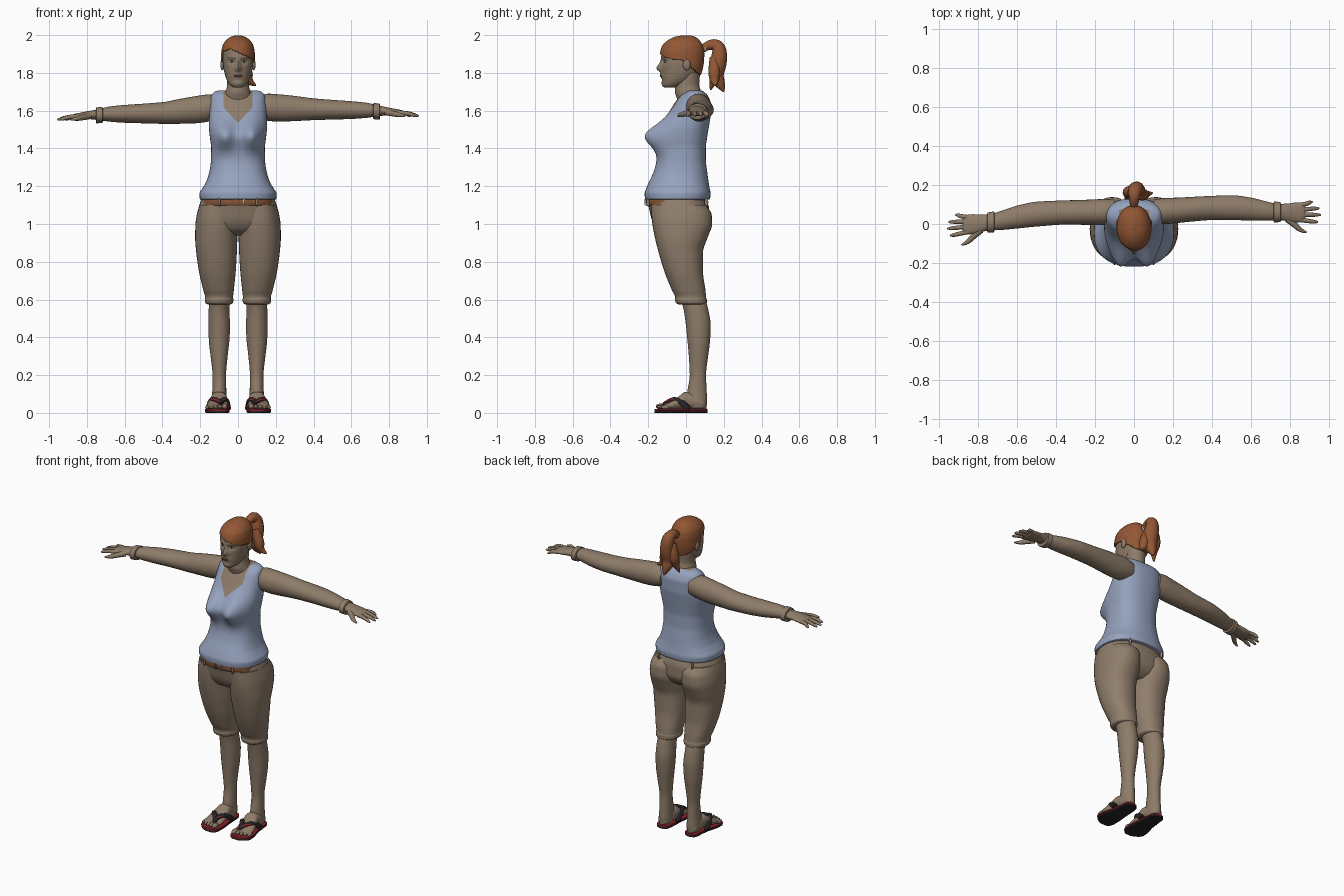
import bpy, bmesh, math
from mathutils import Vector, Matrix


def mat(name, r, g, b):
    m = bpy.data.materials.new(name)
    m.diffuse_color = (r, g, b, 1)
    return m


SKIN = mat("skin", .27, .20, .14)
TOP = mat("blue_cotton", .30, .36, .51)
PANTS = mat("khaki", .28, .21, .15)
HAIR = mat("auburn_hair", .29, .095, .035)
BELT = mat("brown_leather", .25, .10, .04)
DARK = mat("black_rubber", .02, .018, .02)
RED = mat("red_rubber", .28, .015, .025)
EYE = mat("eye_grey", .42, .42, .42)
LIP = mat("lips", .22, .09, .075)


def finish(name, bm, mats, mirror=False):
    bmesh.ops.recalc_face_normals(bm, faces=bm.faces)
    me = bpy.data.meshes.new(name)
    bm.to_mesh(me)
    bm.free()
    for m in mats:
        me.materials.append(m)
    for f in me.polygons:
        f.use_smooth = True
    me.set_sharp_from_angle(angle=math.radians(50))
    ob = bpy.data.objects.new(name, me)
    bpy.context.collection.objects.link(ob)
    if mirror:
        ob.modifiers.new("mirror", "MIRROR").use_mirror_merge = False
    return ob


def refine(rows, k):
    """Monotone cubic interpolation of the rows."""
    d = [[(b[j] - a[j]) / (b[0] - a[0]) for j in range(5)] for a, b in zip(rows, rows[1:])]
    m = [d[0]]
    for a, b in zip(d, d[1:]):
        m.append([2 * x * y / (x + y) if x * y > 0 else 0 for x, y in zip(a, b)])
    m.append(d[-1])
    out = []
    for i in range(len(rows) - 1):
        h = rows[i + 1][0] - rows[i][0]
        for q in range(k):
            u = q / k
            out.append([(2*u**3 - 3*u*u + 1) * rows[i][j] + (u**3 - 2*u*u + u) * h * m[i][j]
                        + (3*u*u - 2*u**3) * rows[i + 1][j] + (u**3 - u*u) * h * m[i + 1][j]
                        for j in range(5)])
    return out + [list(rows[-1])]


def loft_bm(rows, axis=2, n=36, k=5, p=2.0, warp=None):
    """Rows are (position, a0, a1, b0, b1): extents of each cross-section."""
    bm = bmesh.new()
    rings = []
    for t, a0, a1, b0, b1 in refine(rows, k):
        ring = []
        for i in range(n):
            w = 2 * math.pi * i / n
            c, s = math.cos(w), math.sin(w)
            a = (a0 + a1) / 2 + (a1 - a0) / 2 * math.copysign(abs(c) ** (2 / p), c)
            b = (b0 + b1) / 2 + (b1 - b0) / 2 * math.copysign(abs(s) ** (2 / p), s)
            v = Vector([(t, a, b), (a, t, b), (a, b, t)][axis])
            ring.append(bm.verts.new(warp(v) if warp else v))
        rings.append(ring)
    for r, q in zip(rings, rings[1:]):
        for i in range(n):
            bm.faces.new((r[i - 1], r[i], q[i], q[i - 1]))
    bm.faces.new(rings[0])
    bm.faces.new(rings[-1])
    return bm


def loft(name, rows, m, mirror=False, **kw):
    return finish(name, loft_bm(rows, **kw), [m], mirror)


def sym(rows):
    return [(z, -w, w, y0, y1) for z, w, y0, y1 in rows]


def bumps(items):
    """Push the front of a surface forward by gaussian bumps (x, z, sx, sz, amount)."""
    def warp(v):
        if v.y < 0:
            v.y -= sum(a * math.exp(-((v.x - x) / sx) ** 2 / 2 - ((v.z - z) / sz) ** 2 / 2)
                       for x, z, sx, sz, a in items) * min(1, -v.y / .05)
        return v
    return warp


def blob(name, loc, size, m, mirror=False):
    bm = bmesh.new()
    bmesh.ops.create_uvsphere(bm, u_segments=16, v_segments=10, radius=1,
                              matrix=Matrix.Translation(loc) @ Matrix.Diagonal((*size, 1)))
    return finish(name, bm, [m], mirror)


def tube(name, pts, m, mirror=False):
    """Tapered tube through (x, y, z, radius) points."""
    cu = bpy.data.curves.new(name, "CURVE")
    cu.dimensions, cu.bevel_depth, cu.bevel_resolution = "3D", 1, 4
    cu.use_fill_caps = True
    sp = cu.splines.new("NURBS")
    sp.points.add(len(pts) - 1)
    for q, (x, y, z, r) in zip(sp.points, pts):
        q.co, q.radius = (x, y, z, 1), r
    sp.order_u, sp.use_endpoint_u, sp.resolution_u = 3, True, 8
    cu.materials.append(m)
    ob = bpy.data.objects.new(name, cu)
    bpy.context.collection.objects.link(ob)
    bpy.ops.object.select_all(action="DESELECT")
    ob.select_set(True)
    bpy.context.view_layer.objects.active = ob
    bpy.ops.object.convert(target="MESH")
    ob = bpy.context.view_layer.objects.active
    for f in ob.data.polygons:
        f.use_smooth = True
    if mirror:
        ob.modifiers.new("mirror", "MIRROR").use_mirror_merge = False


# Tank top with a cut neckline
torso = sym([(1.128, .185, -.20, .115), (1.132, .202, -.217, .127), (1.16, .204, -.219, .13),
             (1.19, .188, -.21, .125), (1.22, .17, -.197, .12), (1.28, .151, -.17, .112),
             (1.34, .143, -.155, .105), (1.40, .142, -.15, .105), (1.46, .149, -.145, .112),
             (1.52, .154, -.125, .122), (1.58, .152, -.095, .13), (1.64, .148, -.06, .13),
             (1.68, .141, -.03, .115), (1.70, .125, 0, .095), (1.708, .10, .02, .08)])
bm = loft_bm(torso, n=64, k=6, p=2.4,
             warp=bumps([(s * .073, 1.468, .042, .052, .083) for s in (-1, 1)]))
for s in (-1, 1):
    for co, no in (((0, 0, 1.535), (s * .075, 0, -.07)), ((s * .078, 0, 0), (1, 0, 0))):
        bmesh.ops.bisect_plane(bm, geom=bm.verts[:] + bm.edges[:] + bm.faces[:],
                               plane_co=co, plane_no=no)
for f in bm.faces:
    c = f.calc_center_median()
    if c.y < .05 and abs(c.x) < .078 and c.z > 1.535 + 1.07 * abs(c.x):
        f.material_index = 1
finish("tank_top", bm, [TOP, SKIN])

# Trousers and belt
loft("trouser_hips", sym([(1.15, .185, -.195, .10), (1.12, .198, -.203, .112), (1.08, .21, -.195, .122),
                          (1.02, .221, -.18, .122), (.97, .215, -.15, .10), (.94, .15, -.10, .06)]),
     PANTS, p=2.3, n=48)
loft("trouser_leg", [(1.10, 0, .205, -.185, .105), (1.05, 0, .218, -.183, .136), (1.0, 0, .225, -.178, .138),
                     (.93, .003, .227, -.165, .115), (.85, .006, .221, -.145, .09),
                     (.75, .012, .207, -.115, .09), (.65, .022, .184, -.075, .103),
                     (.61, .026, .174, -.057, .107), (.60, .024, .176, -.058, .11),
                     (.582, .027, .173, -.053, .11), (.574, .04, .16, -.04, .098)],
     PANTS, mirror=True, p=2.2)
loft("belt", sym([(1.098, .185, -.208, .06), (1.10, .188, -.211, .06), (1.137, .188, -.213, .06)]),
     BELT, p=2.3, n=48, k=2)
for i, x in enumerate((-.012, .03)):
    loft("belt_buckle_%d" % i, [(x - .004, -.219, -.20, 1.098, 1.136), (x + .004, -.219, -.20, 1.098, 1.136)],
         EYE if i else BELT, axis=0, n=16, k=1, p=6)
for x, y in ((.10, -.20), (.12, .108)):
    blob("belt_loop", (x, y, 1.115), (.007, .01, .024), PANTS, True)

# Lower legs and feet
loft("calf", [(.62, .045, .15, -.035, .095), (.55, .046, .155, -.013, .117), (.46, .042, .157, .0, .131),
              (.38, .046, .154, .008, .127), (.3, .055, .145, .015, .117), (.2, .063, .135, .02, .106),
              (.12, .062, .136, .008, .109), (.06, .06, .14, 0, .112), (.025, .066, .136, 0, .108)],
     SKIN, mirror=True)
loft("foot", [(.108, .085, .117, .022, .06), (.09, .068, .135, .018, .08), (.05, .06, .142, .018, .10),
              (0, .056, .146, .018, .112), (-.04, .054, .156, .018, .086), (-.08, .053, .166, .018, .06),
              (-.115, .056, .168, .02, .045), (-.128, .065, .16, .024, .038)],
     SKIN, mirror=True, axis=1, n=24, p=2.3)
for i in range(5):
    r = .0155 if i == 0 else .0105
    blob("toe_%d" % i, (.07 + i * .0225 + (i > 0) * .003, -.134 + .0015 * i * i, .034 - .001 * i),
         (r, .026 - .001 * i, r), SKIN, True)


def sole(z0, z1, g):
    return [(y, a - g, b + g, z0, z1) for y, a, b in
            ((.114 + g, .09, .112), (.107, .07, .132), (.09, .06, .142), (.04, .055, .146), (-.02, .052, .155),
             (-.08, .046, .172), (-.125, .046, .174), (-.15, .052, .152), (-.166 - g, .07, .12))]


loft("sandal_sole", sole(0, .012, 0), DARK, mirror=True, axis=1, n=32, p=8, k=3)
loft("sandal_rim", sole(.010, .021, .001), RED, mirror=True, axis=1, n=32, p=8, k=3)
for nm, x, xm in (("inner", .05, .056), ("outer", .158, .15)):
    for m, dy, r in ((DARK, 0, .013), (RED, -.013, .006), (DARK, .014, .009)):
        tube("sandal_strap_" + nm, [(.088, -.115 + dy * .5, .045, r), (.095, -.09 + dy, .062, r),
                                    (xm, -.045 + dy, .078, r), (x, .01 + dy, .022, r)], m, True)

# Arms, hands and bracelets
arm = [(.10, .01, .125, 1.56, 1.675), (.16, .0, .133, 1.546, 1.69), (.22, .005, .135, 1.542, 1.686),
       (.30, .013, .139, 1.545, 1.678), (.40, .02, .144, 1.55, 1.665), (.50, .02, .147, 1.553, 1.657),
       (.60, .018, .135, 1.556, 1.65), (.68, .017, .115, 1.562, 1.642), (.74, .02, .103, 1.57, 1.628),
       (.79, .014, .105, 1.575, 1.618), (.83, .008, .11, 1.573, 1.61), (.868, .012, .108, 1.572, 1.602),
       (.878, .02, .10, 1.578, 1.596)]
band = [(.715, .018, .108, 1.563, 1.632), (.718, .008, .115, 1.555, 1.64), (.75, .01, .112, 1.553, 1.637),
        (.753, .02, .10, 1.563, 1.628)]
fingers = [(.096, .915, .113), (.073, .95, .08), (.048, .957, .047), (.022, .943, .010)]
for s, side in ((1, "left"), (-1, "right")):
    def place(v, s=s):
        u = max(0, (v.x - .1) / .85) if s < 0 else 0
        return Vector((s * v.x, v.y - .07 * u, v.z - .02 * min(1, u * 3)))

    loft(side + "_arm", arm, SKIN, axis=0, n=28, warp=place)
    loft(side + "_bracelet", band, SKIN, axis=0, n=28, k=2, warp=place)

    def digit(name, pts):
        tube(name, [(*place(Vector(q[:3])), q[3]) for q in pts], SKIN)

    for i, (y, tx, ty) in enumerate(fingers):
        digit("%s_finger_%d" % (side, i), [(.85, y, 1.588, .0125), (.89, (y + ty) / 2, 1.589, .0115),
                                           (tx - .012, ty, 1.575, .0095), (tx, ty, 1.571, .004)])
    digit(side + "_thumb", [(.785, .025, 1.592, .017), (.82, .0, 1.585, .016),
                            (.855, -.035, 1.577, .012), (.885, -.043, 1.572, .004)])

# Neck, head and face
loft("neck", sym([(1.60, .085, -.03, .10), (1.67, .075, -.05, .09), (1.70, .066, -.058, .08),
                  (1.74, .057, -.055, .07), (1.80, .058, -.04, .075)]), SKIN)
skull = sym([(1.722, .018, -.112, -.06), (1.728, .034, -.12, -.035), (1.75, .053, -.125, .01),
             (1.78, .066, -.127, .05), (1.82, .076, -.128, .078), (1.86, .081, -.129, .086),
             (1.90, .081, -.129, .088), (1.94, .074, -.118, .082), (1.97, .056, -.088, .064),
             (1.99, .022, -.04, .035)])
face = [(0, 1.822, .011, .013, .022), (0, 1.845, .009, .02, .012), (0, 1.785, .018, .009, .009),
        (0, 1.742, .018, .010, .006)]
face += [(s * .033, 1.86, .014, .010, -.012) for s in (-1, 1)]
face += [(s * .034, 1.883, .018, .006, .004) for s in (-1, 1)]
loft("head", skull, SKIN, n=80, k=8, p=2.15, warp=bumps(face))
blob("ear", (.083, .004, 1.843), (.010, .02, .03), SKIN, True)
blob("eyeball", (.033, -.105, 1.86), (.013, .010, .007), EYE, True)
blob("iris", (.033, -.1125, 1.86), (.005, .004, .006), DARK, True)
tube("eyebrow", [(.016, -.127, 1.878, .002), (.035, -.123, 1.886, .003), (.056, -.104, 1.88, .0015)], BELT, True)
for z in (1.789, 1.781):
    blob("lip", (0, -.131, z), (.021, .007, .004), LIP)


# Hair cap trimmed along the hairline, ponytail and tie
def hairline(c):
    return 1.93 - .45 * abs(c.x + .045) if c.y < -.03 else 1.875 - .8 * (c.y + .03)


cap = sym([(1.76, .064, -.12, .055), (1.80, .08, -.135, .083), (1.86, .089, -.138, .095),
           (1.90, .089, -.138, .097), (1.94, .083, -.128, .091), (1.97, .066, -.10, .074),
           (1.99, .04, -.062, .05), (1.999, .012, -.02, .02)])
bm = loft_bm(cap, n=96, k=10, p=2.1)
bmesh.ops.delete(bm, geom=[f for f in bm.faces if f.calc_center_median().z <
                           max(1.765, hairline(f.calc_center_median()))], context="FACES")
finish("hair_cap", bm, [HAIR]).modifiers.new("thickness", "SOLIDIFY").thickness = .012
blob("hair_tie", (0, .102, 1.932), (.022, .012, .022), EYE)
tube("ponytail", [(0, .085, 1.925, .018), (0, .125, 1.955, .026), (.005, .178, 1.94, .036),
                  (.015, .175, 1.86, .046), (.01, .155, 1.79, .042), (.015, .185, 1.735, .028),
                  (.02, .20, 1.70, .004)], HAIR)
tube("ponytail_lock_left", [(.02, .15, 1.88, .025), (.045, .15, 1.81, .034), (.055, .15, 1.75, .024),
                            (.095, .16, 1.735, .004)], HAIR)
tube("ponytail_lock_right", [(-.01, .16, 1.90, .025), (-.03, .17, 1.83, .034), (-.025, .145, 1.76, .024),
                             (-.045, .13, 1.71, .004)], HAIR)
